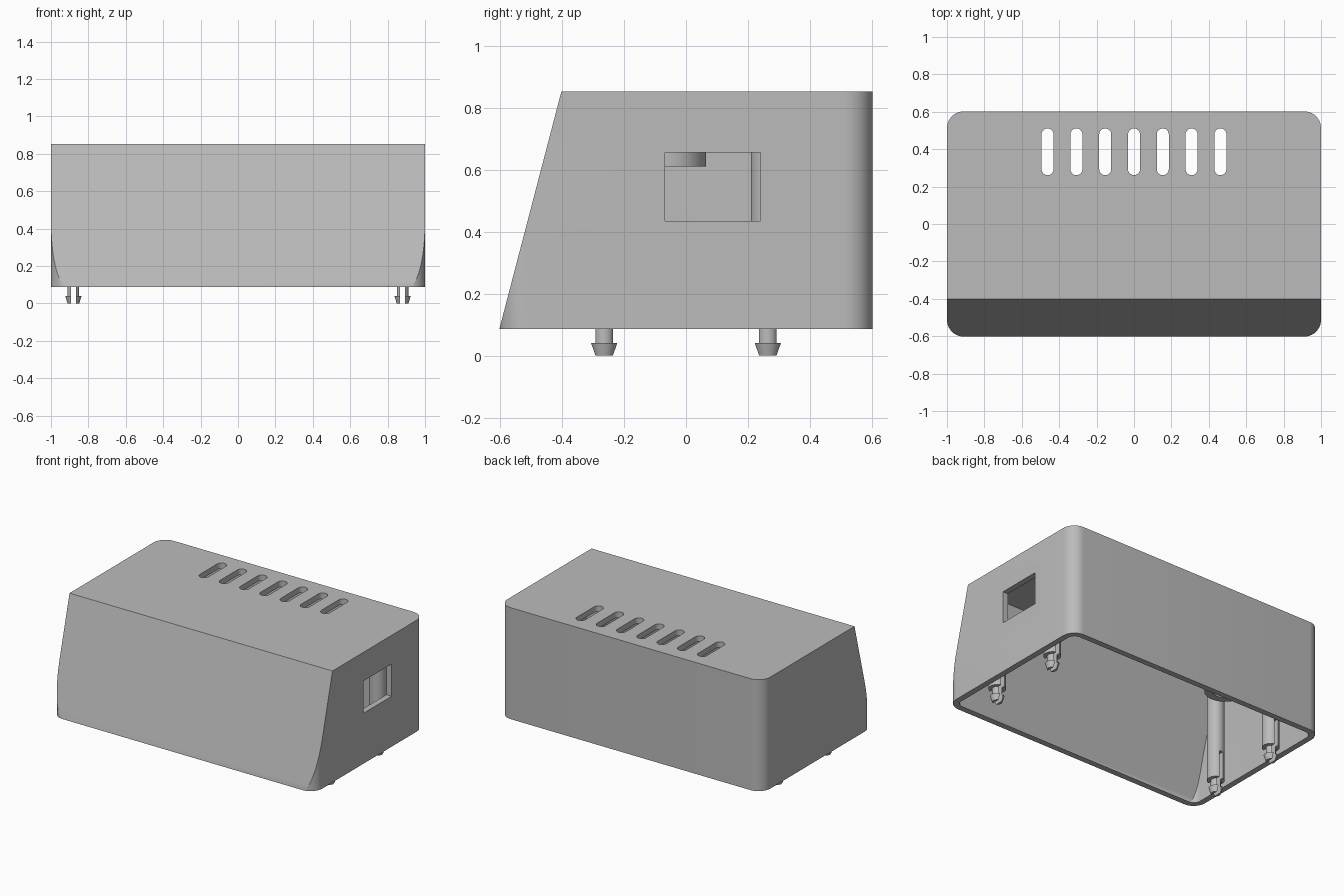
import bpy, bmesh, math
from mathutils import Vector

cube = bpy.data.objects.get("Cube")
if cube:
    bpy.data.objects.remove(cube)

BASE, TOP, WALL = 0.087, 0.853, 0.04

grey = bpy.data.materials.new("plain grey plastic")
grey.use_nodes = True
colour = (0.5, 0.5, 0.5, 1)
grey.diffuse_color = colour
grey.node_tree.nodes["Principled BSDF"].inputs["Base Color"].default_value = colour


def finish(bm, name):
    bmesh.ops.recalc_face_normals(bm, faces=bm.faces)
    mesh = bpy.data.meshes.new(name)
    bm.to_mesh(mesh)
    bm.free()
    mesh.materials.append(grey)
    obj = bpy.data.objects.new(name, mesh)
    bpy.context.collection.objects.link(obj)
    return obj


def rounded_prism(name, centre, half, radius, z0, z1, slant=None, steps=10):
    """Upright prism with rounded corners, optionally trimmed by a leaning front plane."""
    bm = bmesh.new()
    verts = []
    for quarter, (sx, sy) in enumerate([(1, 1), (-1, 1), (-1, -1), (1, -1)]):
        for i in range(steps + 1):
            a = (quarter + i / steps) * math.pi / 2
            x = centre[0] + sx * (half[0] - radius) + radius * math.cos(a)
            y = centre[1] + sy * (half[1] - radius) + radius * math.sin(a)
            verts.append(bm.verts.new((x, y, z0)))
    bmesh.ops.remove_doubles(bm, verts=verts, dist=0.0001)
    face = bm.faces.new([v for v in verts if v.is_valid])
    new = bmesh.ops.extrude_face_region(bm, geom=[face])["geom"]
    bmesh.ops.translate(bm, vec=(0, 0, z1 - z0),
                        verts=[g for g in new if isinstance(g, bmesh.types.BMVert)])
    if slant:
        point, normal = slant
        geom = bm.verts[:] + bm.edges[:] + bm.faces[:]
        cut = bmesh.ops.bisect_plane(bm, geom=geom, plane_co=point, plane_no=normal, clear_outer=True)
        edges = [g for g in cut["geom_cut"] if isinstance(g, bmesh.types.BMEdge)]
        bmesh.ops.holes_fill(bm, edges=edges)
    return finish(bm, name)


def box(name, lo, hi):
    bm = bmesh.new()
    bmesh.ops.create_cube(bm, size=1)
    for v in bm.verts:
        v.co = [(a + b) / 2 + c * (b - a) for a, b, c in zip(lo, hi, v.co)]
    return finish(bm, name)


def lathe(name, profile, x, y, sides=40):
    """Spin a closed (radius, height) profile about a vertical axis."""
    bm = bmesh.new()
    verts = [bm.verts.new((r, 0, z)) for r, z in profile]
    edges = [bm.edges.new((verts[i - 1], verts[i])) for i in range(len(verts))]
    bmesh.ops.spin(bm, geom=verts + edges, cent=(0, 0, 0), axis=(0, 0, 1),
                   angle=math.tau, steps=sides, use_duplicate=False)
    bmesh.ops.remove_doubles(bm, verts=bm.verts, dist=0.0001)
    bmesh.ops.translate(bm, verts=bm.verts, vec=(x, y, 0))
    return finish(bm, name)


def carve(obj, cutter):
    mod = obj.modifiers.new("cut", 'BOOLEAN')
    mod.operation, mod.object, mod.solver = 'DIFFERENCE', cutter, 'EXACT'
    bpy.context.view_layer.objects.active = obj
    bpy.ops.object.modifier_apply(modifier=mod.name)
    bpy.data.objects.remove(cutter)


def smooth(obj):
    bpy.ops.object.select_all(action='DESELECT')
    obj.select_set(True)
    bpy.context.view_layer.objects.active = obj
    bpy.ops.object.shade_smooth_by_angle(angle=math.radians(25))


# Hollow cover with a leaning front and open bottom
foot = Vector((0, -0.602, BASE))
lean = Vector((0, -(TOP - BASE), 0.2)).normalized()
cover = rounded_prism("cover_shell", (0, 0), (1, 0.602), 0.09, BASE, TOP, (foot, lean))
hollow = rounded_prism("hollow_cutter", (0, 0), (1 - WALL, 0.602 - WALL), 0.05,
                       BASE - 0.1, TOP - WALL, (foot - lean * WALL, lean))
carve(cover, hollow)

# Row of vent slots in the roof
for i in range(-3, 4):
    carve(cover, rounded_prism("slot_cutter", (i * 0.154, 0.386), (0.032, 0.125), 0.032,
                               TOP - 0.1, TOP + 0.1))

# Connector window in the left wall
carve(cover, box("window_cutter", (0.94, -0.067, 0.434), (1.1, 0.241, 0.655)))
smooth(cover)

# Four stand-off posts ending in split snap pegs
post_profile = [(0, TOP - 0.02), (0.055, TOP - 0.02), (0.055, 0.095), (0.031, 0.095),
                (0.031, 0.041), (0.044, 0.041), (0.031, 0), (0, 0)]
for sx, side in ((1, "left"), (-1, "right")):
    for sy, end in ((1, "back"), (-1, "front")):
        x, y = sx * 0.88, sy * 0.264
        post = lathe(f"snap_post_{end}_{side}", post_profile, x, y)
        carve(post, box("slit_cutter", (x - 0.013, y - 0.1, -0.1), (x + 0.013, y + 0.1, 0.28)))
        smooth(post)

# Short collar hanging from the roof
collar = lathe("roof_collar", [(0.08, 0.61), (0.13, 0.61), (0.13, TOP - 0.02), (0.08, TOP - 0.02)],
               -0.79, -0.065)
smooth(collar)
